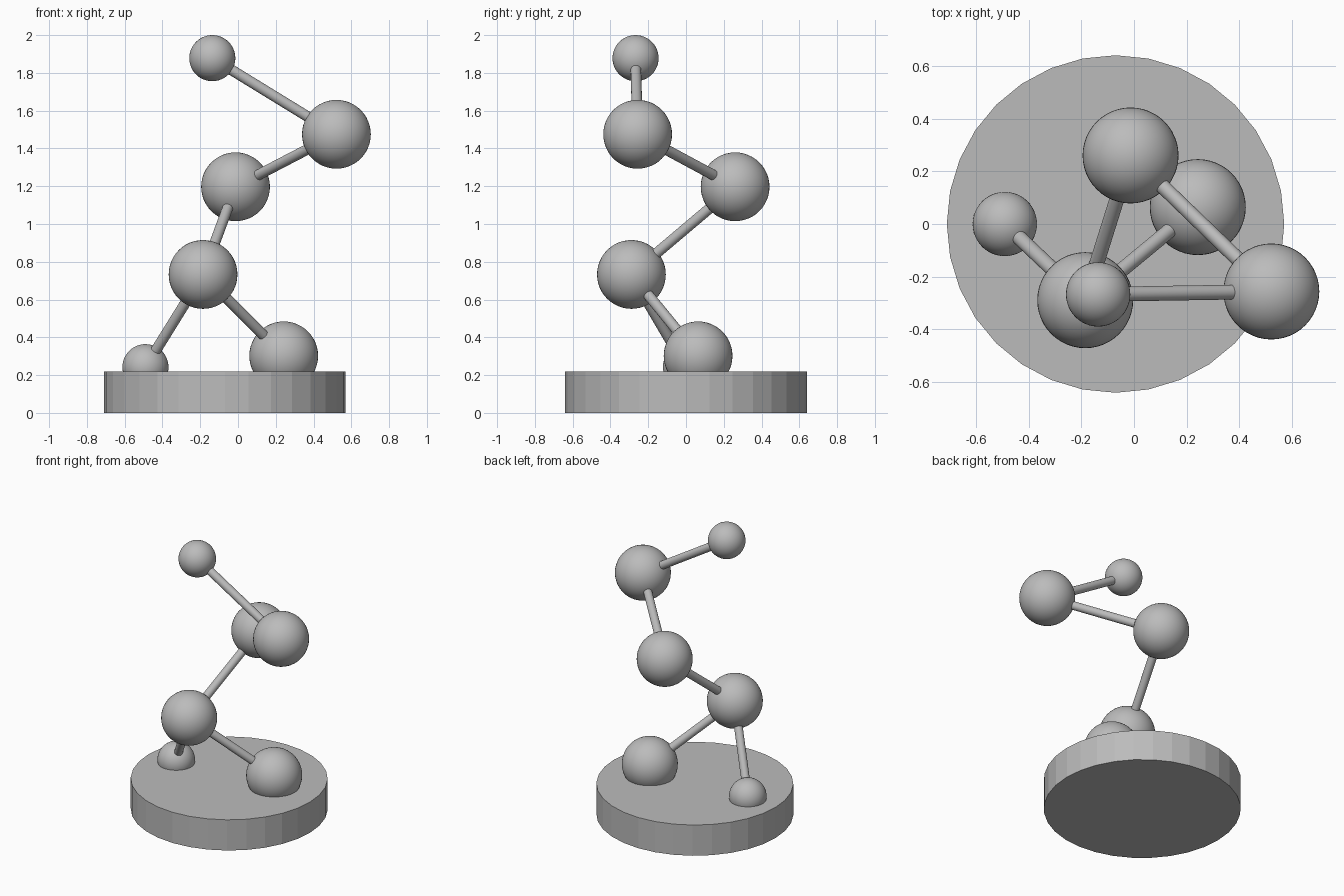
import bpy
from math import radians
from mathutils import Vector

cube = bpy.data.objects.get("Cube")
if cube:
    bpy.data.objects.remove(cube, do_unlink=True)

# One plain grey for the whole model
grey = bpy.data.materials.new("plain grey")
grey.use_nodes = True
colour = (0.5, 0.5, 0.5, 1)
grey.diffuse_color = colour
grey.node_tree.nodes["Principled BSDF"].inputs["Base Color"].default_value = colour


def finish(name, smooth):
    obj = bpy.context.object
    obj.name = name
    obj.data.materials.append(grey)
    if smooth:
        bpy.ops.object.shade_smooth_by_angle(angle=radians(40))
    return obj


def ball(name, centre, radius):
    bpy.ops.mesh.primitive_uv_sphere_add(segments=48, ring_count=24, radius=radius, location=centre)
    finish(name, True)


def rod(name, start, end, radius=0.028):
    a, b = Vector(start), Vector(end)
    bpy.ops.mesh.primitive_cylinder_add(vertices=32, radius=radius, depth=(b - a).length,
                                        location=(a + b) / 2)
    obj = finish(name, True)
    obj.rotation_mode = 'QUATERNION'
    obj.rotation_quaternion = (b - a).to_track_quat('Z', 'Y')


# Round base plate with flat facets
bpy.ops.mesh.primitive_cylinder_add(vertices=32, radius=0.64, depth=0.22, location=(-0.07, 0, 0.11))
finish("base_plate", False)

# Balls: two sunk into the plate, three joints and a small tip
LARGE, SMALL = 0.182, 0.122
balls = {
    "left_foot": ((0.242, 0.064, 0.302), LARGE),
    "right_foot": ((-0.49, 0.0, 0.242), SMALL),
    "lower_joint": ((-0.185, -0.289, 0.733), LARGE),
    "middle_joint": ((-0.013, 0.26, 1.197), LARGE),
    "upper_joint": ((0.521, -0.256, 1.475), LARGE),
    "tip": ((-0.136, -0.267, 1.878), SMALL),
}
for name, (centre, radius) in balls.items():
    ball(name + "_ball", centre, radius)

# Rods from ball centre to ball centre
links = [("left_foot", "lower_joint"), ("right_foot", "lower_joint"),
         ("lower_joint", "middle_joint"), ("middle_joint", "upper_joint"),
         ("upper_joint", "tip")]
for a, b in links:
    rod(f"{a}_to_{b}_rod", balls[a][0], balls[b][0])
